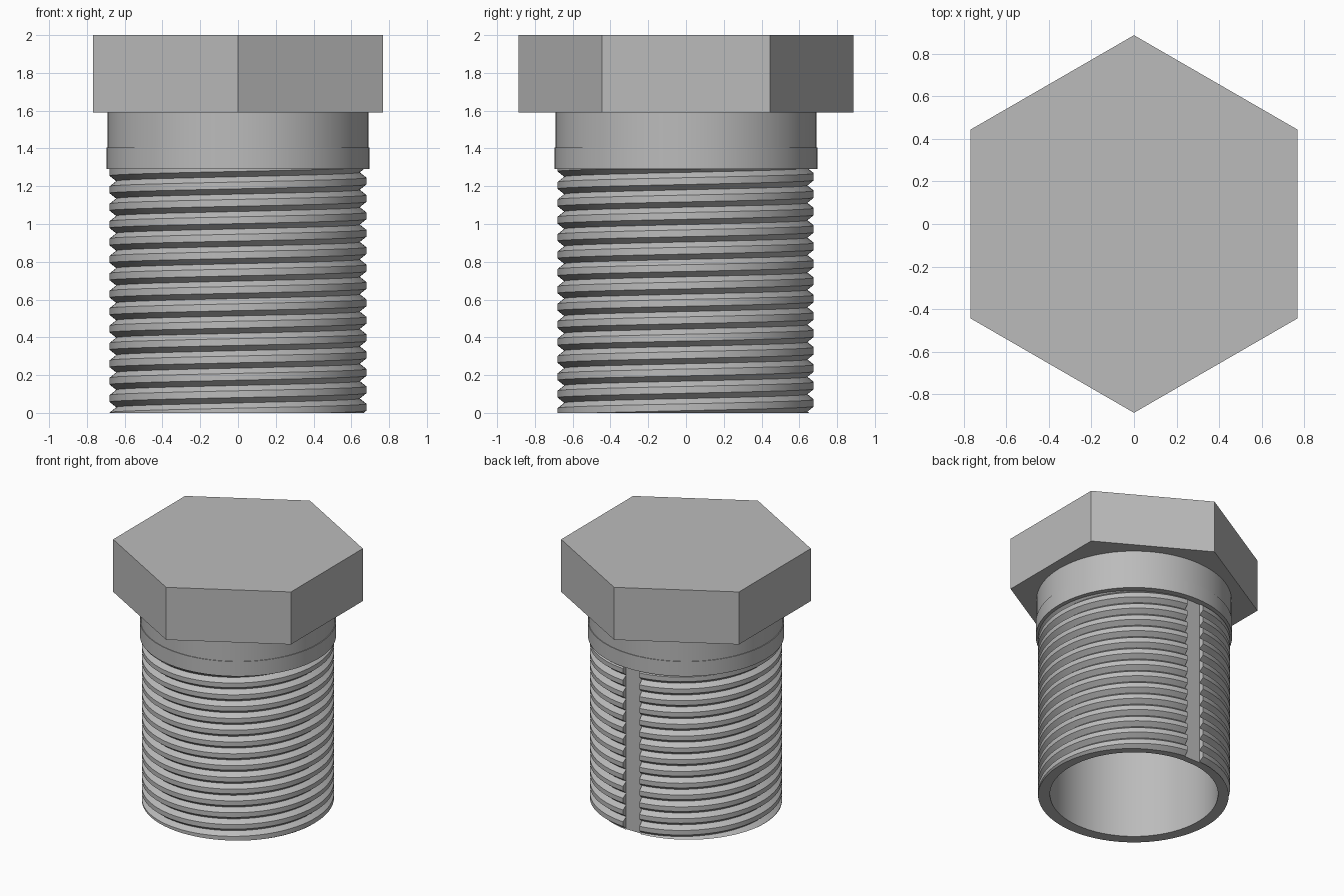
import bpy, bmesh, math

cube = bpy.data.objects.get("Cube")
if cube:
    bpy.data.objects.remove(cube, do_unlink=True)

TOP, HEAD_Z, COLLAR_Z = 2.0, 1.59, 1.29
CREST, ROOT, BORE = 0.68, 0.645, 0.595
PITCH, FLANK = 0.0921, 0.028

steel = bpy.data.materials.new("steel_grey")
steel.use_nodes = True
GREY = (0.5, 0.5, 0.5, 1)
steel.diffuse_color = GREY
steel.node_tree.nodes["Principled BSDF"].inputs["Base Color"].default_value = GREY


def finish(name, bm, smooth=True):
    bmesh.ops.recalc_face_normals(bm, faces=bm.faces)
    mesh = bpy.data.meshes.new(name)
    bm.to_mesh(mesh)
    bm.free()
    obj = bpy.data.objects.new(name, mesh)
    bpy.context.collection.objects.link(obj)
    mesh.materials.append(steel)
    if smooth:
        bpy.ops.object.select_all(action='DESELECT')
        obj.select_set(True)
        bpy.context.view_layer.objects.active = obj
        bpy.ops.object.shade_smooth_by_angle(angle=math.radians(25))
    return obj


def polar(r, a, z):
    return (r * math.cos(a), r * math.sin(a), z)


# Hexagonal head with points on the y axis
bm = bmesh.new()
ring = [bm.verts.new(polar(0.887, math.radians(30 + 60 * i), HEAD_Z)) for i in range(6)]
base = bm.faces.new(ring)
new = bmesh.ops.extrude_face_region(bm, geom=[base], use_keep_orig=True)["geom"]
bmesh.ops.translate(bm, vec=(0, 0, TOP - HEAD_Z),
                    verts=[g for g in new if isinstance(g, bmesh.types.BMVert)])
finish("hex_head", bm, smooth=False)

# Plain collar with a slightly wider lower band
bm = bmesh.new()
profile = [(ROOT, COLLAR_Z), (0.695, COLLAR_Z), (0.695, 1.405), (0.69, 1.405), (0.69, HEAD_Z)]
pts = [bm.verts.new((r, 0, z)) for r, z in profile]
edges = [bm.edges.new(pair) for pair in zip(pts, pts[1:])]
bmesh.ops.spin(bm, geom=pts + edges, cent=(0, 0, 0), axis=(0, 0, 1),
               angle=math.tau, steps=96, use_merge=True)
bmesh.ops.remove_doubles(bm, verts=bm.verts, dist=1e-5)
finish("collar", bm)

# Right-handed thread, interrupted by a narrow flat slot at the back
STEPS, TURNS = 96, 18
slot_start, slot_end = math.radians(84), math.radians(96)
columns = [(slot_end, True)]
columns += [(slot_end + (math.tau + slot_start - slot_end) * i / STEPS, False)
            for i in range(STEPS + 1)]
columns += [(slot_start + math.tau, True)]

bm = bmesh.new()
previous = None
for turn in range(-2, TURNS - 2):
    for angle, in_slot in columns:
        a = angle + turn * math.tau
        z = 0.053 + PITCH * (a - math.radians(270)) / math.tau
        r = ROOT if in_slot else CREST
        section = [(ROOT, z), (r, z + FLANK), (r, z + PITCH - FLANK), (ROOT, z + PITCH)]
        current = [bm.verts.new(polar(rad, a, h)) for rad, h in section]
        if previous:
            for i in range(3):
                bm.faces.new((previous[i], current[i], current[i + 1], previous[i + 1]))
        previous = current
bmesh.ops.remove_doubles(bm, verts=bm.verts, dist=1e-5)
bmesh.ops.dissolve_degenerate(bm, dist=1e-5, edges=bm.edges)

# Trim the thread to the flat foot and just inside the collar
for height, direction in ((0, -1), (COLLAR_Z + 0.02, 1)):
    bmesh.ops.bisect_plane(bm, geom=bm.verts[:] + bm.edges[:] + bm.faces[:], dist=1e-6,
                           plane_co=(0, 0, height), plane_no=(0, 0, direction),
                           clear_outer=True)

# Foot rim, then the blind bore
rim = [e for e in bm.edges if e.is_boundary and all(abs(v.co.z) < 1e-4 for v in e.verts)]
for radius, height in ((BORE, 0), (BORE, HEAD_Z)):
    new = bmesh.ops.extrude_edge_only(bm, edges=rim)["geom"]
    rim = [g for g in new if isinstance(g, bmesh.types.BMEdge)]
    for v in {v for e in rim for v in e.verts}:
        v.co = polar(radius, math.atan2(v.co.y, v.co.x), height)
bmesh.ops.remove_doubles(bm, verts=bm.verts, dist=1e-5)
finish("threaded_shank", bm)
